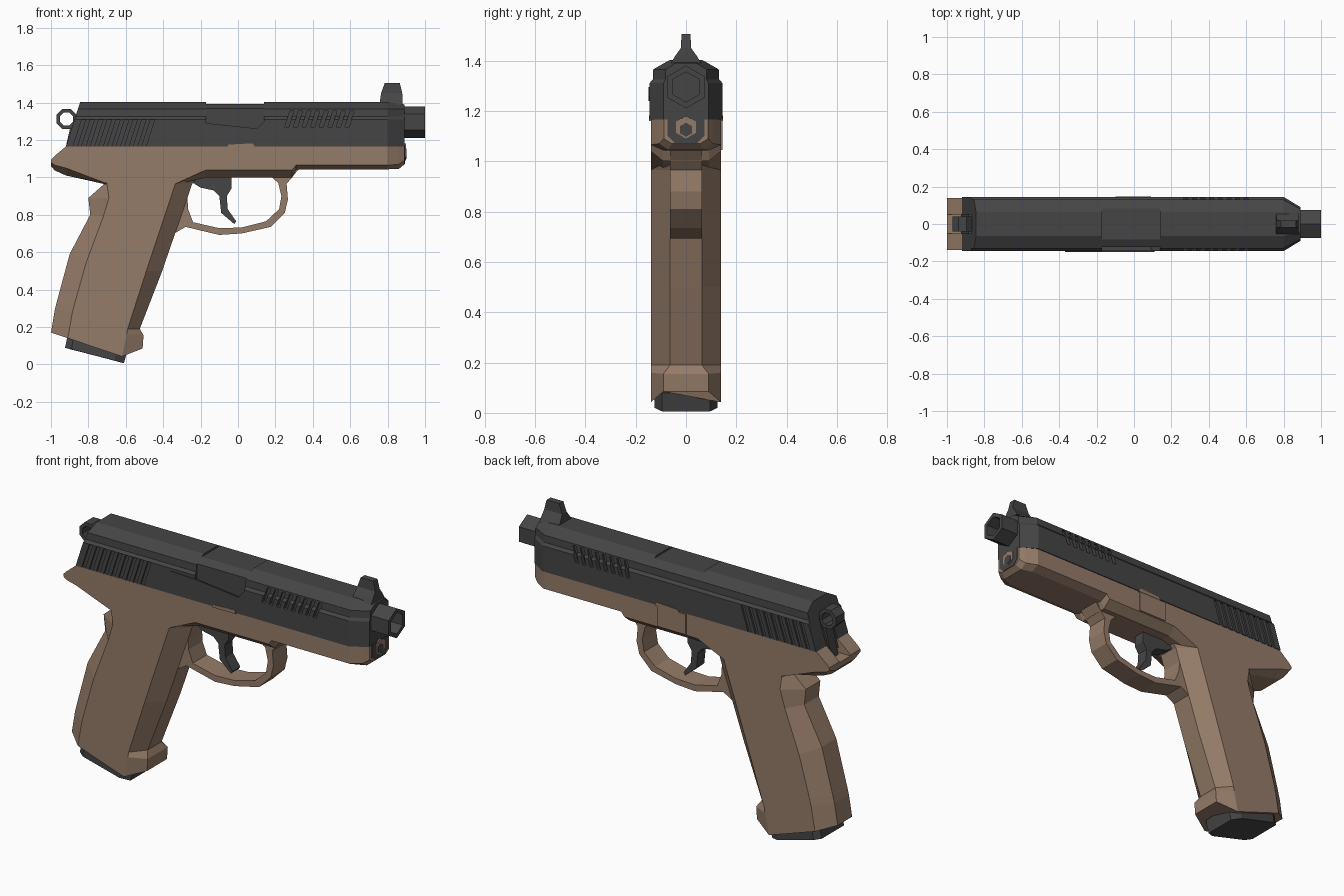
import bpy, bmesh, math

cube = bpy.data.objects.get("Cube")
if cube:
    bpy.data.objects.remove(cube, do_unlink=True)


def material(name, color):
    m = bpy.data.materials.new(name)
    m.use_nodes = True
    m.diffuse_color = (*color, 1)
    bsdf = next(n for n in m.node_tree.nodes if n.type == 'BSDF_PRINCIPLED')
    bsdf.inputs["Base Color"].default_value = (*color, 1)
    bsdf.inputs["Roughness"].default_value = 0.7
    return m


DARK = material("dark_steel", (0.06, 0.06, 0.06))
TAN = material("tan_polymer", (0.30, 0.20, 0.14))


def add_loft(bm, rings, cyclic=False):
    """Skin closed rings; cap both ends unless cyclic."""
    vs = [[bm.verts.new(p) for p in r] for r in rings]
    n = len(vs[0])
    pairs = list(zip(vs, vs[1:])) + ([(vs[-1], vs[0])] if cyclic else [])
    for a, b in pairs:
        for i in range(n):
            j = (i + 1) % n
            bm.faces.new((a[i], a[j], b[j], b[i]))
    if not cyclic:
        bm.faces.new(vs[0][::-1])
        bm.faces.new(vs[-1])


def finish(name, bm, mat):
    bmesh.ops.recalc_face_normals(bm, faces=bm.faces[:])
    me = bpy.data.meshes.new(name)
    bm.to_mesh(me)
    bm.free()
    me.materials.append(mat)
    ob = bpy.data.objects.new(name, me)
    bpy.context.scene.collection.objects.link(ob)
    return ob


def loft(name, rings, mat, cyclic=False):
    bm = bmesh.new()
    add_loft(bm, rings, cyclic)
    return finish(name, bm, mat)


def prism_rings(profile, y0, y1):
    return [[(x, y, z) for x, z in profile] for y in (y0, y1)]


def prism(name, profile, y0, y1, mat):
    return loft(name, prism_rings(profile, y0, y1), mat)


def rect(x0, x1, z0, z1):
    return [(x0, z0), (x1, z0), (x1, z1), (x0, z1)]


def mirror(half):
    return half + [(x, -y, z) for x, y, z in reversed(half)]


def hexagon(x, z, r):
    return [(x, r * math.sin(i * math.pi / 3), z + r * math.cos(i * math.pi / 3)) for i in range(6)]


def cut(ob, shapes):
    """Subtract each list of prisms from the object, then bake the result."""
    for prisms in shapes:
        bm = bmesh.new()
        for args in prisms:
            add_loft(bm, prism_rings(*args))
        cutter = finish("cutter", bm, ob.data.materials[0])
        cutter.hide_render = True
        mod = ob.modifiers.new("cut", 'BOOLEAN')
        mod.operation, mod.solver, mod.object = 'DIFFERENCE', 'EXACT', cutter
        bpy.context.view_layer.update()
        dg = bpy.context.evaluated_depsgraph_get()
        me = bpy.data.meshes.new_from_object(ob.evaluated_get(dg))
        ob.modifiers.clear()
        ob.data = me
        bpy.data.objects.remove(cutter, do_unlink=True)


# Slide: chamfered section, slanted rear, tapered nose
SECTION = [(.145, 1.165), (.145, 1.31), (.132, 1.325), (.13, 1.365), (.065, 1.402)]
rear = mirror([(-.92 + (z - 1.165) * .32, y, z) for y, z in SECTION])
shoulder = mirror([(.80, y, z) for y, z in SECTION])
nose = mirror([(.89, y * .62, min(z, 1.39)) for y, z in SECTION])
slide = loft("slide", [rear, shoulder, nose], DARK)


# Grip serrations, ejection port and hammer slot
def grooves(start, count, pitch, z0, z1, depth):
    out = []
    for i in range(count):
        x, dx = start + i * pitch, (z1 - z0) * .32
        bar = [(x, z0), (x + .022, z0), (x + .022 + dx, z1), (x + dx, z1)]
        out += [(bar, s * depth, s * .2) for s in (-1, 1)]
    return out


cut(slide, [
    grooves(-.89, 9, .046, 1.14, 1.31, .135),
    grooves(.25, 8, .046, 1.27, 1.355, .122),
    [(rect(-.17, .14, 1.392, 1.5), -.2, .09)],
    [([(-.17, 1.27), (.09, 1.25), (.14, 1.30), (.14, 1.5), (-.17, 1.5)], -.2, -.124)],
    [(rect(-1.1, -.87, 1.1, 1.35), -.05, .05)],
])

# Extractor bar on the right side
prism("extractor", [(-.37, 1.255), (-.35, 1.24), (-.31, 1.245), (-.28, 1.255), (.08, 1.245),
                    (.11, 1.26), (-.17, 1.29), (-.32, 1.295), (-.36, 1.285)], -.149, -.14, DARK)

# Frame: stations are x, top, side edge, bottom, half width
STATIONS = [
    (-1, 1.095, 1.08, 1.06, .14), (-.98, 1.115, 1.065, 1.037, .14),
    (-.92, 1.165, 1.05, 1.01, .14), (-.71, 1.165, .97, .963, .14),
    (-.335, 1.165, .965, .96, .14), (-.17, 1.165, 1.04, 1.0, .14),
    (.29, 1.165, 1.04, 1.0, .14), (.31, 1.165, 1.065, 1.043, .14),
    (.80, 1.165, 1.065, 1.043, .14), (.86, 1.165, 1.07, 1.045, .107),
    (.89, 1.165, 1.09, 1.07, .088)]
frame = loft("frame", [mirror([(x, w, t), (x, w, s), (x, w * .65, b)])
                       for x, t, s, b, w in STATIONS], TAN)
cut(frame, [[(rect(-1.1, -.89, 1.09, 1.3), -.05, .05)]])

# Raised side plate and small catch tabs
prism("side_plate", rect(-.10, .08, 1.045, 1.16), .139, .146, TAN)
for side, s in (("left", 1), ("right", -1)):
    prism("catch_tab_" + side, [(-.06, 1.16), (.09, 1.16), (.08, 1.182), (-.05, 1.175)],
          s * .14, s * .148, TAN)

# Grip: rows of back strap, back edge, front edge and front strap points
ROWS = [
    ((-1, .17), (-.91, .14), (-.62, .042), (-.51, .085)),
    ((-.98, .29), (-.885, .28), (-.595, .16), (-.505, .155)),
    ((-.97, .33), (-.875, .32), (-.59, .19), (-.525, .19)),
    ((-.90, .59), (-.81, .55), (-.49, .5), (-.405, .5)),
    ((-.79, .80), (-.72, .79), (-.39, .8), (-.302, .8)),
    ((-.80, .89), (-.69, .89), (-.36, .89), (-.27, .89)),
    ((-.72, .96), (-.70, .96), (-.335, .965), (-.245, .965)),
    ((-.72, 1.05), (-.70, 1.05), (-.30, 1.05), (-.17, 1.05))]
rings = []
for i, (b, s, f, o) in enumerate(ROWS):
    lip = .09 if i < 2 else .063
    rings.append(mirror([(b[0], .065, b[1]), (s[0], .14, s[1]),
                         (f[0], .14, f[1]), (o[0], lip, o[1])]))
loft("grip", rings, TAN)

# Magazine base plate
loft("magazine_base", [
    mirror([(-.925, .10, .088), (-.89, .125, .08), (-.66, .125, .02), (-.61, .095, .006)]),
    mirror([(-.91, .10, .16), (-.88, .125, .15), (-.65, .125, .09), (-.59, .095, .08)])], DARK)

# Trigger guard: inner and outer path pairs
GUARD = [((-.25, .98), (-.32, .98)), ((-.27, .89), (-.33, .86)), ((-.267, .83), (-.34, .70)),
         ((-.24, .76), (-.28, .735)), ((-.10, .728), (-.10, .692)), ((.02, .732), (.02, .70)),
         ((.15, .765), (.175, .735)), ((.22, .83), (.25, .81)), ((.232, .90), (.267, .88)),
         ((.215, .97), (.26, .965)), ((.16, 1.02), (.33, 1.05))]
loft("trigger_guard", [[(a[0], -.063, a[1]), (a[0], .063, a[1]), (b[0], .063, b[1]),
                        (b[0], -.063, b[1])] for a, b in GUARD], TAN)

# Trigger
prism("trigger", [(-.24, 1.01), (-.24, .97), (-.20, .945), (-.13, .93), (-.10, .90), (-.09, .81),
                  (-.02, .75), (-.01, .765), (-.055, .83), (-.06, .90), (-.035, .94), (-.035, 1.01)],
      -.035, .035, DARK)

# Barrel: hollow hexagonal tube
loft("barrel", [hexagon(.80, 1.295, .085), hexagon(1, 1.295, .085),
                hexagon(1, 1.295, .06), hexagon(.88, 1.295, .06)], DARK)

# Recoil rod housing with its ring and rod
housing = [(.073, 1.17), (.073, 1.10), (.045, 1.072)]
loft("rod_housing", [mirror([(x, y, z) for y, z in housing]) for x in (.80, .893)], DARK)
loft("rod_ring", [hexagon(.888, 1.135, .045), hexagon(.897, 1.135, .045)], TAN)
loft("recoil_rod", [hexagon(.88, 1.125, .028), hexagon(.90, 1.125, .028)], DARK)

# Front sight: wide foot flowing into a thin blade
SIGHT = [(.76, .88, .06, 1.39), (.76, .88, .045, 1.415), (.765, .878, .02, 1.45),
         (.785, .865, .018, 1.505)]
loft("front_sight", [[(a, -w, z), (b, -w, z), (b, w, z), (a, w, z)] for a, b, w, z in SIGHT], DARK)

# Hammer: octagonal ring spur on a stem, flanked by a rear block
ring = []
for i in range(8):
    a = math.pi / 8 + i * math.pi / 4
    ring.append([(-.917 + r * math.cos(a), y, 1.312 + r * math.sin(a))
                 for r, y in ((.058, -.04), (.058, .04), (.037, .04), (.037, -.04))])
loft("hammer_ring", ring, DARK, cyclic=True)
prism("hammer_stem", [(-.94, 1.08), (-.87, 1.08), (-.86, 1.28), (-.895, 1.275)], -.03, .03, DARK)
prism("rear_block", [(-.925, 1.12), (-.87, 1.12), (-.85, 1.25), (-.885, 1.25)], -.085, .085, DARK)
